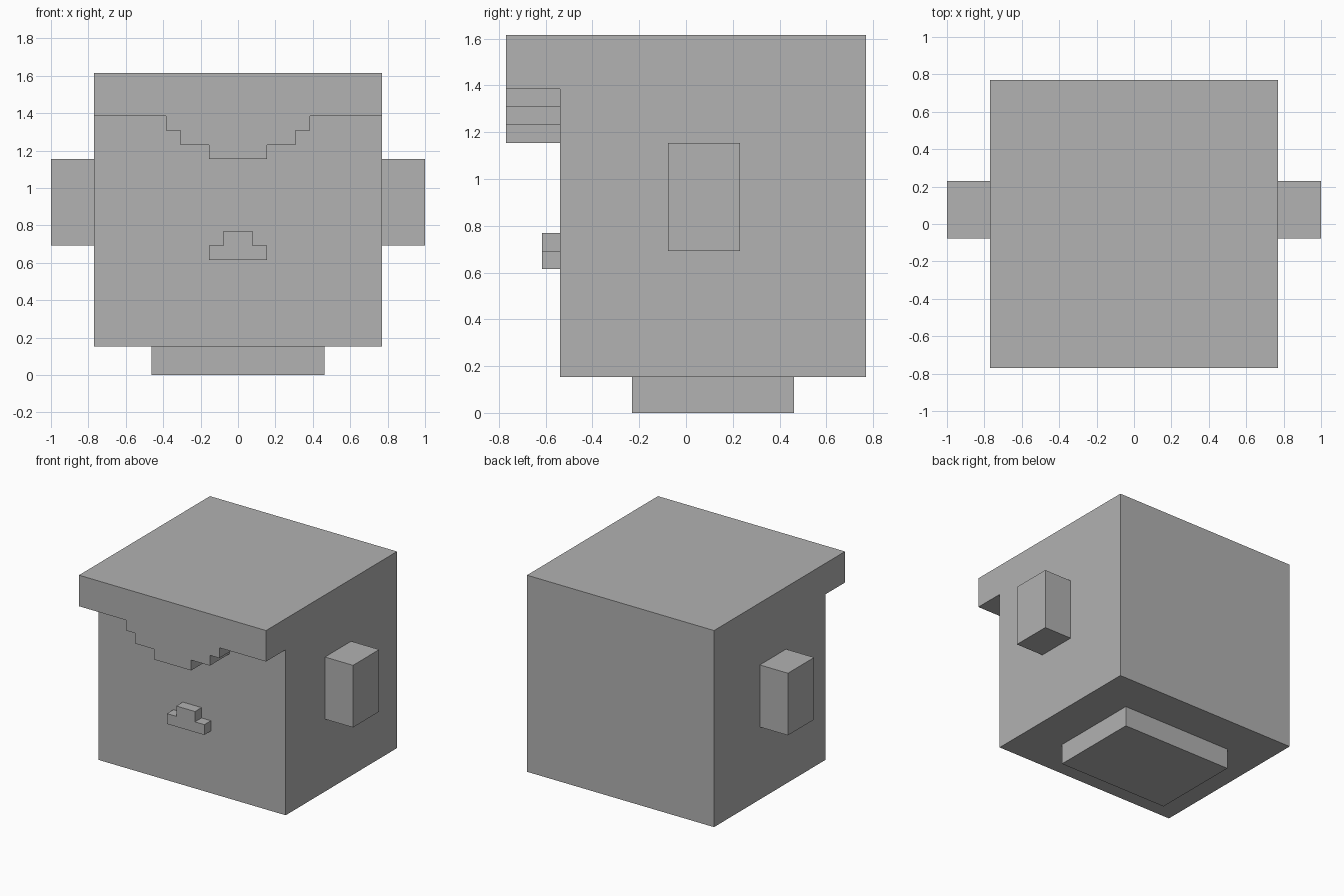
import bpy
import bmesh
from mathutils import Vector

if "Cube" in bpy.data.objects:
    bpy.data.objects.remove(bpy.data.objects["Cube"], do_unlink=True)

U = 1 / 13  # the model sits on a block grid, 26 blocks wide

grey = bpy.data.materials.new("plain grey")
grey.use_nodes = True
colour = (0.445, 0.445, 0.445, 1)
grey.diffuse_color = colour
grey.node_tree.nodes["Principled BSDF"].inputs["Base Color"].default_value = colour


def prism(name, outline, place, start, end):
    """Extrude a closed 2D outline from start to end; place(a, b, depth) gives x, y, z."""
    bm = bmesh.new()
    face = bm.faces.new([bm.verts.new(Vector(place(a, b, start)) * U) for a, b in outline])
    step = (Vector(place(0, 0, end)) - Vector(place(0, 0, start))) * U
    new = bmesh.ops.extrude_face_region(bm, geom=[face])["geom"]
    bmesh.ops.translate(bm, vec=step, verts=[g for g in new if isinstance(g, bmesh.types.BMVert)])
    bmesh.ops.recalc_face_normals(bm, faces=bm.faces)
    mesh = bpy.data.meshes.new(name)
    bm.to_mesh(mesh)
    bm.free()
    mesh.materials.append(grey)
    obj = bpy.data.objects.new(name, mesh)
    bpy.context.collection.objects.link(obj)
    return obj


def side_on(y, z, x):
    return (x, y, z)


def front_on(x, z, y):
    return (x, y, z)


def rect(a0, a1, b0, b1):
    return [(a0, b0), (a1, b0), (a1, b1), (a0, b1)]


def mirrored(half):
    return half + [(-x, z) for x, z in reversed(half)]


# Head with the overhanging brim in one side profile
head = [(10, 2), (10, 21), (-10, 21), (-10, 18), (-7, 18), (-7, 2)]
prism("head", head, side_on, -10, 10)

# Stepped fringe hanging below the brim
fringe = mirrored([(5, 18), (5, 17), (4, 17), (4, 16), (2, 16), (2, 15)])
prism("fringe", fringe, front_on, -10, -7)

# Stepped nose
nose = mirrored([(1, 10), (1, 9), (2, 9), (2, 8)])
prism("nose", nose, front_on, -8, -7)

# Ears and neck
for name, side in (("left_ear", 1), ("right_ear", -1)):
    prism(name, rect(-1, 3, 9, 15), side_on, 10 * side, 13 * side)
prism("neck", rect(-3, 6, 0, 2), side_on, -6, 6)
